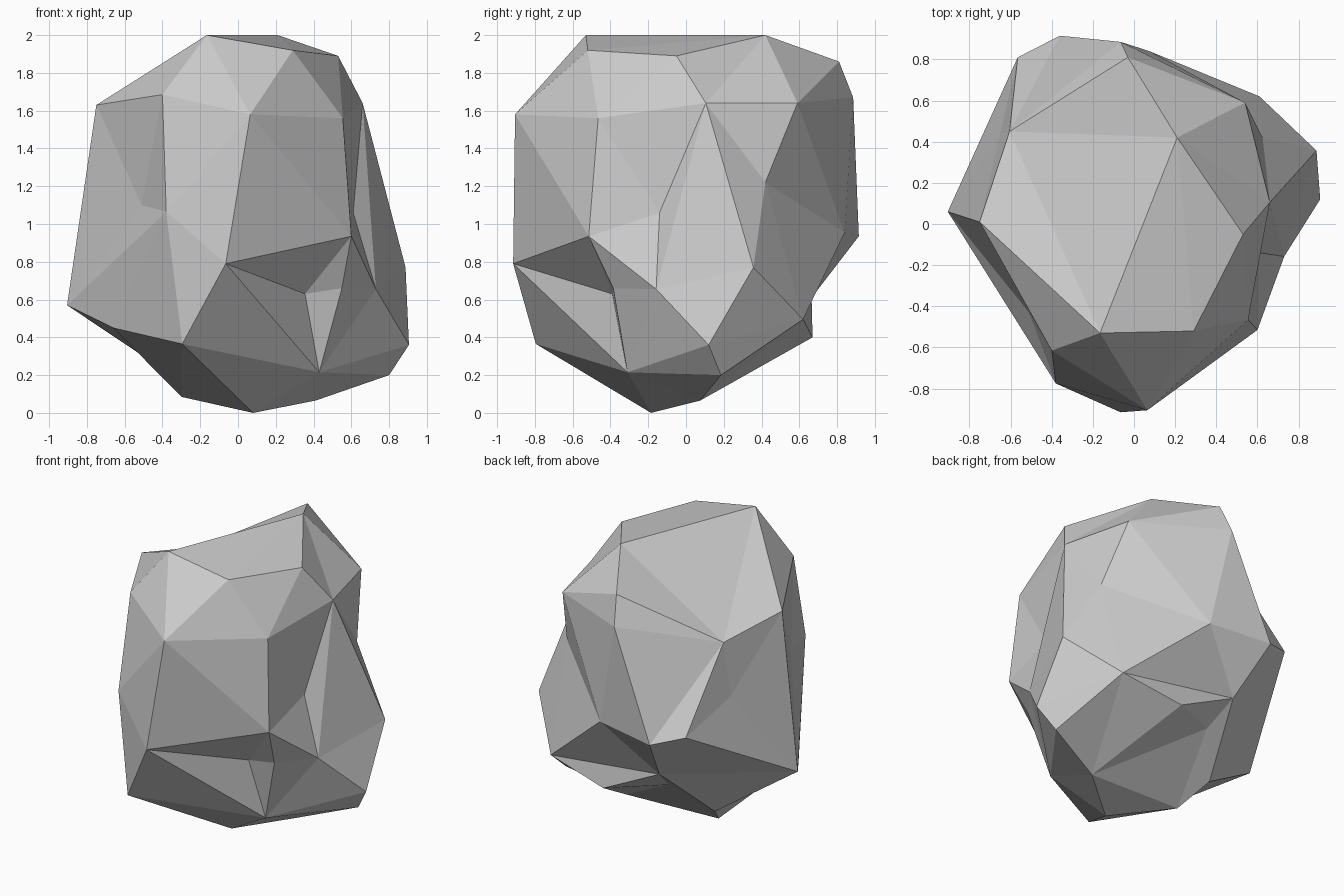
import bpy, bmesh
from mathutils import Vector

if "Cube" in bpy.data.objects:
    bpy.data.objects.remove(bpy.data.objects["Cube"])

# Rock corners, grouped by region
corners = {
    # crown
    "t1": (-.165, -.53, 2.0), "t2": (.21, .42, 2.0), "t3": (.29, -.52, 1.92), "t4": (.53, -.05, 1.89),
    "t5": (-.03, .81, 1.86), "t6": (.54, .59, 1.64), "t7": (-.065, .885, 1.67),
    # upper sides
    "u1": (.66, .105, 1.64), "u2": (.555, -.465, 1.56), "u3": (.065, -.905, 1.58), "u4": (-.4, -.615, 1.685),
    "u5": (-.75, .01, 1.63), "u6": (-.605, .45, 1.54), "u7": (.625, .42, 1.22),
    # waist
    "w1": (-.51, -.43, 1.1), "w2": (-.38, -.775, 1.065), "w3": (-.065, -.915, .79), "w4": (.6, -.515, .935),
    "w5": (.61, -.14, 1.06), "w6": (.73, -.158, .655), "w7": (.887, .357, .77), "w8": (.075, .84, .955),
    "w9": (-.36, .915, .935), "wa": (-.565, .81, 1.0), "wb": (-.65, .44, 1.17), "wc": (-.905, .06, .57),
    # front notch
    "n1": (.355, -.39, .63), "n2": (.55, -.385, .66),
    # underside
    "b1": (.43, -.31, .215), "b2": (-.295, -.795, .365), "b3": (-.66, -.3, .45), "b4": (-.3, .07, .085),
    "b5": (.08, -.185, 0), "b6": (.41, .075, .065), "b7": (.8, .185, .2), "b8": (.905, .12, .36),
    "b9": (.61, .62, .495), "ba": (.17, .67, .4), "bb": (-.26, .665, .61), "bc": (-.2, .48, .45),
    "bd": (-.405, .26, .235),
}

# Main creases, as chains of corners that must be joined by edges
chains = [
    "w4-w3-b1-w6-n2-b1-n1-w4-n2",                         # notch
    "w1-w2-wc-b3-b2-b5", "w2-b2-b1-b5", "w2-u3-t3",       # front
    "u2-w5-u1-w6-w7-u1", "w5-w4-w6-b8-b1-b7-b9-w7",       # right
    "t6-w8-w9-t7-t6", "u6-w9-wa-bb-b9", "wc-wb-wa-wc-bd",  # back and left
    "u5-t1-u6-t2-t6", "t5-u6-wb", "t2-t3",                # top
    "ba-bb-bc-b6", "b3-b4",                               # underside
]
wanted = []
for chain in chains:
    stops = chain.split("-")
    wanted += [frozenset(p) for p in zip(stops, stops[1:])]


def wrap(points, centre):
    """Skin the corners by hulling their directions from the centre."""
    bm = bmesh.new()
    name = {bm.verts.new((Vector(p) - centre).normalized()): n for n, p in points.items()}
    bmesh.ops.convex_hull(bm, input=bm.verts[:])
    faces = {frozenset(name[v] for v in f.verts) for f in bm.faces}
    bm.free()
    return faces


def flip_to(faces, pair):
    """Turn the diagonal of a quad so that it joins the wanted pair."""
    if any(pair <= f for f in faces):
        return
    a, b = pair
    for f in [f for f in faces if a in f]:
        shared = f - {a}
        other = shared | {b}
        if other in faces and shared not in wanted:
            c, d = shared
            faces -= {f, other}
            faces |= {frozenset((a, b, c)), frozenset((a, b, d))}
            return


faces = wrap(corners, Vector((0, 0, .95)))
for _ in range(4):
    for pair in wanted:
        flip_to(faces, pair)

# Boulder mesh with flat facets
bm = bmesh.new()
vert = {n: bm.verts.new(p) for n, p in corners.items()}
for f in sorted(sorted(f) for f in faces):
    bm.faces.new([vert[n] for n in f])
bmesh.ops.recalc_face_normals(bm, faces=bm.faces[:])
mesh = bpy.data.meshes.new("boulder")
bm.to_mesh(mesh)
bm.free()
bpy.context.collection.objects.link(bpy.data.objects.new("boulder", mesh))
